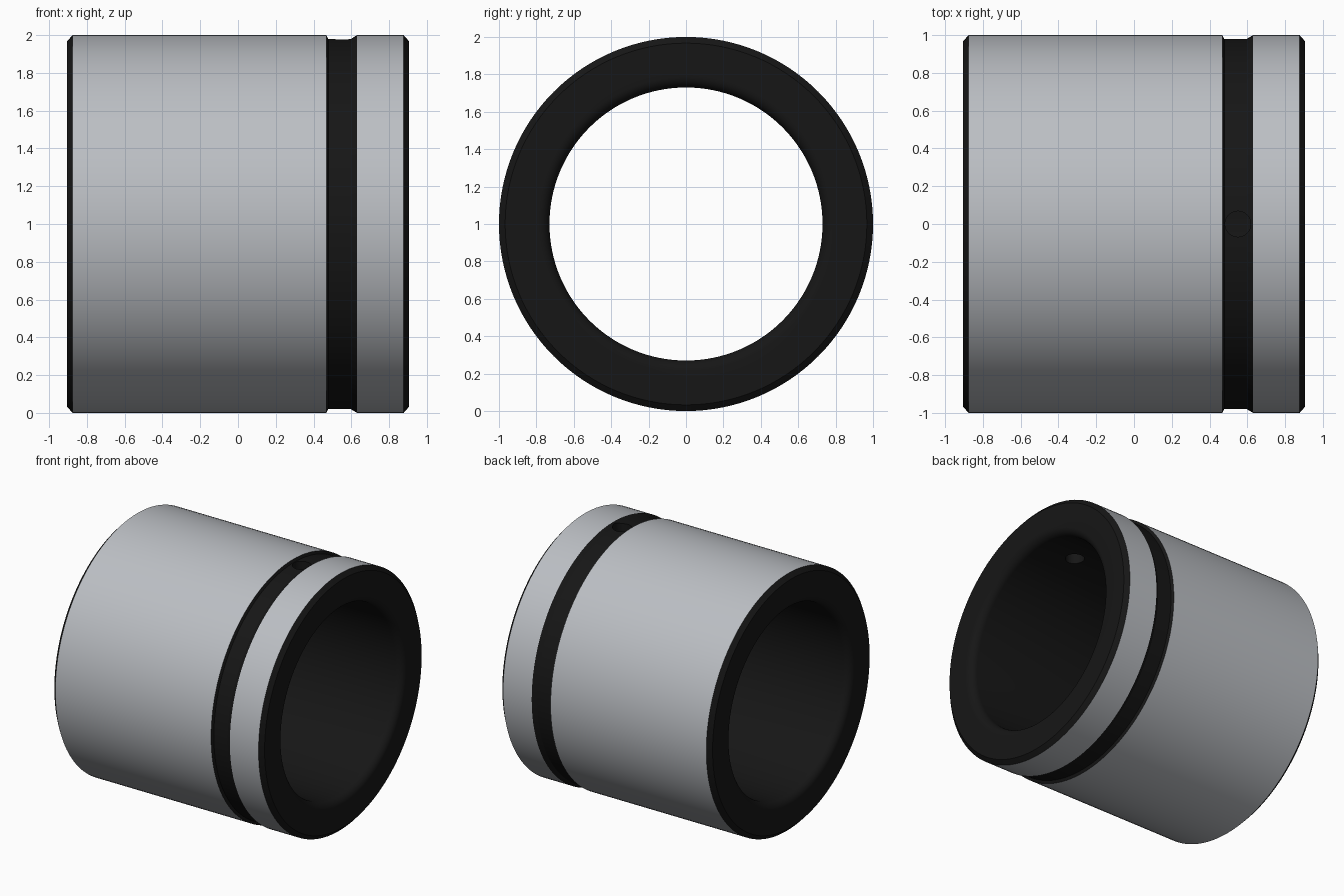
import bpy, bmesh, math
from mathutils import Matrix

if "Cube" in bpy.data.objects:
    bpy.data.objects.remove(bpy.data.objects["Cube"])

SEGMENTS = 128
AXIS_Z = 1.0


def material(name, rgb):
    mat = bpy.data.materials.new(name)
    mat.diffuse_color = (*rgb, 1)
    mat.use_nodes = True
    mat.node_tree.nodes["Principled BSDF"].inputs["Base Color"].default_value = mat.diffuse_color
    return mat


dark = material("dark_coating", (0.008, 0.008, 0.008))
metal = material("bare_metal", (0.5, 0.52, 0.55))

# Half section of the bushing as (x, radius), outside first, then the bore
END, OUTER, BORE, FILLET = 0.906, 1.0, 0.73, 0.06
outside = [(-END, 0.967), (-0.875, OUTER), (0.468, OUTER), (0.478, 0.98),
           (0.597, 0.98), (0.63, OUTER), (0.877, OUTER), (END, 0.967)]
mouth = [(END - FILLET + FILLET * math.cos(a), BORE + FILLET - FILLET * math.sin(a))
         for a in (math.pi / 2 * i / 8 for i in range(9))]
profile = outside + mouth + [(-x, r) for x, r in reversed(mouth)]

# Revolve the closed section around the x axis
bm = bmesh.new()
rings = []
for x, r in profile:
    rings.append([bm.verts.new((x, r * math.sin(2 * math.pi * k / SEGMENTS),
                                AXIS_Z + r * math.cos(2 * math.pi * k / SEGMENTS)))
                  for k in range(SEGMENTS)])
for i, ring in enumerate(rings):
    j = (i + 1) % len(rings)
    for k in range(SEGMENTS):
        n = (k + 1) % SEGMENTS
        face = bm.faces.new((ring[k], rings[j][k], rings[j][n], ring[n]))
        # Only the two full-diameter bands are bare metal
        face.material_index = int(profile[i][1] == OUTER and profile[j][1] == OUTER)
bmesh.ops.recalc_face_normals(bm, faces=bm.faces)
mesh = bpy.data.meshes.new("bushing")
bm.to_mesh(mesh)
bm.free()
mesh.materials.append(dark)
mesh.materials.append(metal)
bushing = bpy.data.objects.new("bushing", mesh)
bpy.context.collection.objects.link(bushing)

# Oil hole drilled from the groove into the bore
bpy.ops.mesh.primitive_cylinder_add(vertices=32, radius=0.068, depth=0.7,
                                    location=(0.55, 0, 1.85))
drill = bpy.context.object
drill.name = "oil_hole_cutter"
drill.data.materials.append(dark)
cut = bushing.modifiers.new("oil_hole", "BOOLEAN")
cut.operation = "DIFFERENCE"
cut.solver = "EXACT"
cut.object = drill
bpy.ops.object.select_all(action="DESELECT")
bushing.select_set(True)
bpy.context.view_layer.objects.active = bushing
bpy.ops.object.modifier_apply(modifier=cut.name)
bpy.data.objects.remove(drill)

bpy.ops.object.shade_smooth_by_angle(angle=math.radians(25))
